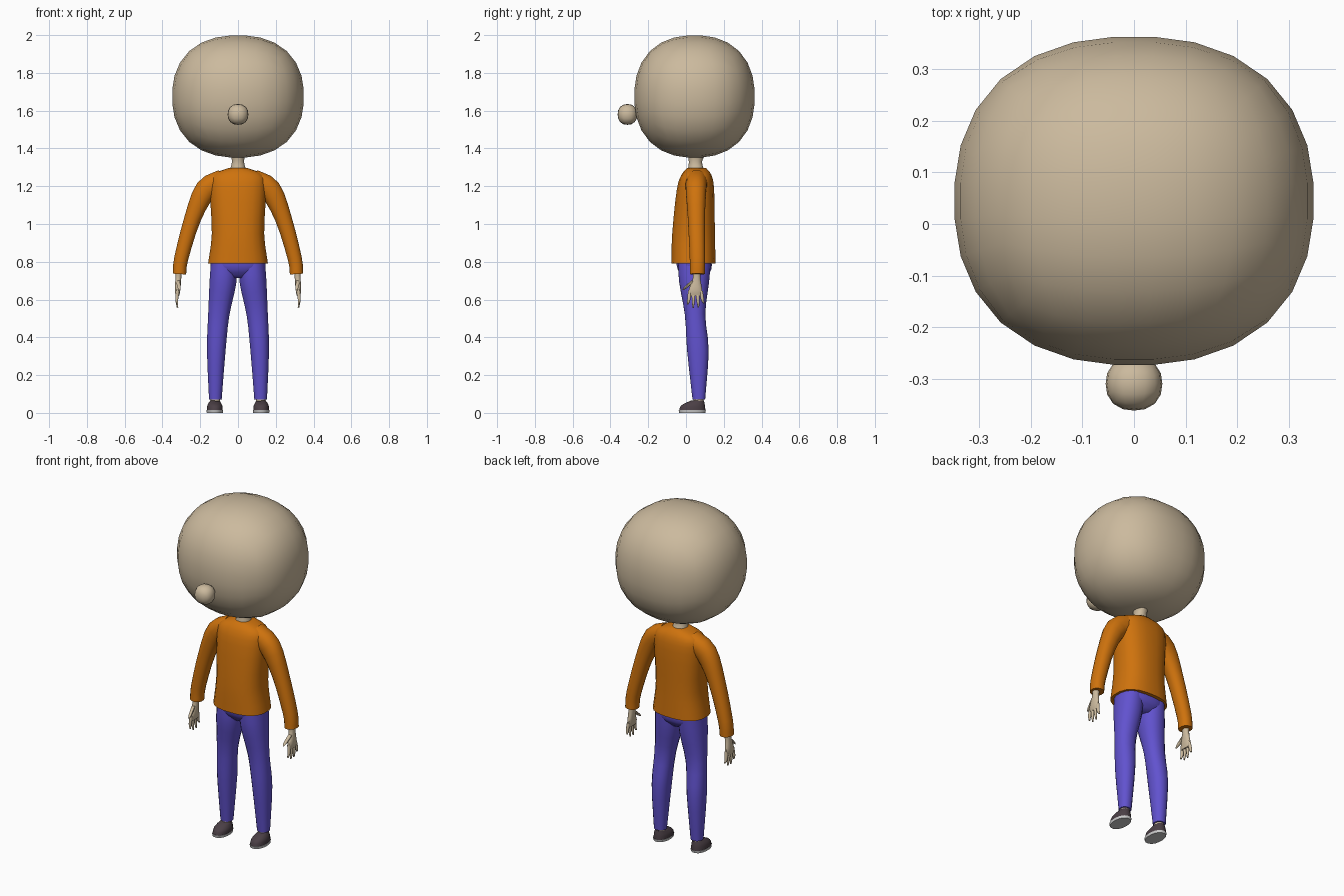
import bpy, bmesh, math
from mathutils import Vector

if "Cube" in bpy.data.objects:
    bpy.data.objects.remove(bpy.data.objects["Cube"])


def material(name, red, green, blue):
    mat = bpy.data.materials.new(name)
    mat.use_nodes = True
    colour = (red, green, blue, 1)
    mat.diffuse_color = colour
    mat.node_tree.nodes["Principled BSDF"].inputs["Base Color"].default_value = colour
    return mat


skin = material("skin", .6, .49, .34)
orange = material("orange_cloth", .62, .17, .004)
purple = material("purple_cloth", .12, .085, .62)
dark = material("dark_shoe", .07, .05, .06)
pale = material("pale_sole", .6, .6, .6)


def finish(bm, name, mat, angle=50):
    """Turn the bmesh into a smooth shaded object with one material."""
    bmesh.ops.recalc_face_normals(bm, faces=bm.faces)
    mesh = bpy.data.meshes.new(name)
    bm.to_mesh(mesh)
    bm.free()
    mesh.materials.append(mat)
    part = bpy.data.objects.new(name, mesh)
    bpy.context.collection.objects.link(part)
    bpy.ops.object.select_all(action='DESELECT')
    part.select_set(True)
    bpy.context.view_layer.objects.active = part
    bpy.ops.object.shade_smooth_by_angle(angle=math.radians(angle))


def signed_power(value, exponent):
    return math.copysign(abs(value) ** exponent, value)


def resample(knots, steps):
    """Smooth curve through the knots, interpolating position and size together."""
    knots = [Vector(knot) for knot in knots]
    padded = [knots[0] * 2 - knots[1], *knots, knots[-1] * 2 - knots[-2]]
    curve = []
    for before, start, end, after in zip(padded, padded[1:], padded[2:], padded[3:]):
        leave, arrive = (end - before) / 2, (after - start) / 2
        for step in range(steps):
            t = step / steps
            ease = t * t * (3 - 2 * t)
            curve.append(start.lerp(end, ease)
                         + leave * t * (1 - t) ** 2 - arrive * t * t * (1 - t))
    return curve + [knots[-1]]


def limb(name, mat, knots, sides=16, power=2.2, mirror=1, steps=3):
    """Loft through knots of x, y, z, half width and half depth, tilted along the path."""
    bm = bmesh.new()
    rings = resample(knots, steps)
    loops = []
    for index, (x, y, z, width, depth) in enumerate(rings):
        below = rings[max(index - 1, 0)]
        above = rings[min(index + 1, len(rings) - 1)]
        across = Vector((above.z - below.z, 0, below.x - above.x)).normalized()
        loop = []
        for corner in range(sides):
            turn = math.tau * (corner + .5) / sides
            point = Vector((x, y, z)) + across * width * signed_power(math.cos(turn), 2 / power)
            point.y += depth * signed_power(math.sin(turn), 2 / power)
            point.x *= mirror
            loop.append(bm.verts.new(point))
        loops.append(loop)
    for low, high in zip(loops, loops[1:]):
        for k in range(sides):
            bm.faces.new((low[k - 1], low[k], high[k], high[k - 1]))
    bm.faces.new(loops[0])
    bm.faces.new(loops[-1])
    finish(bm, name, mat)


def rounded_box(name, mat, centre, half, cuts):
    """Subdivided cube pushed out to a soft, squarish ball."""
    bm = bmesh.new()
    bmesh.ops.create_cube(bm, size=2)
    bmesh.ops.subdivide_edges(bm, edges=bm.edges[:], cuts=cuts, use_grid_fill=True)
    power = 2.3
    for vert in bm.verts:
        ray = Vector([math.tan(value * math.pi / 4) for value in vert.co])
        ray /= sum(abs(value) ** power for value in ray) ** (1 / power)
        vert.co = Vector(centre) + Vector([size * value for size, value in zip(half, ray)])
    finish(bm, name, mat, angle=80)


# Head, nose and neck
rounded_box("head", skin, (0, .045, 1.675), (.35, .32, .325), cuts=6)
rounded_box("nose", skin, (0, -.31, 1.58), (.055, .052, .055), cuts=3)
limb("neck", skin, [(0, .055, 1.27, .05, .05), (0, .05, 1.33, .033, .036),
                    (0, .06, 1.39, .045, .06)], sides=12)

# Sweater body, from hem to collar
limb("sweater_body", orange, [
    (0, .04, .79, .16, .118), (0, .04, .95, .14, .114), (0, .05, 1.18, .15, .1),
    (0, .055, 1.26, .135, .08), (0, .057, 1.296, .052, .05)], sides=20, power=2.5)

# Trouser hips
limb("trouser_hips", purple, [(0, .045, .715, .05, .055), (0, .045, .76, .14, .09),
                              (0, .04, .83, .142, .095)], sides=20, power=2.5)

for label, mirror in (("left", 1), ("right", -1)):
    # Sleeve, from shoulder to cuff
    limb(label + "_sleeve", orange, [
        (.08, .057, 1.23, .06, .058), (.17, .053, 1.18, .06, .055),
        (.24, .055, 1.03, .045, .046), (.3, .06, .82, .038, .041),
        (.31, .06, .735, .036, .04)], mirror=mirror)

    # Palm and thumb
    limb(label + "_palm", skin, [
        (.315, .056, .76, .018, .022), (.316, .056, .71, .016, .021),
        (.32, .05, .65, .015, .037), (.32, .05, .62, .01, .035)],
        sides=12, mirror=mirror)
    limb(label + "_thumb", skin, [
        (.318, .04, .7, .011, .014), (.312, 0, .665, .009, .01),
        (.31, -.017, .65, .004, .004)], sides=8, mirror=mirror)

    # Fingers fan out, with the middle ones longest
    for number, finger in enumerate(("index", "middle", "ring", "little")):
        root = .02 + .02 * number
        end = .01 + .028 * number
        tip = .555 + .01 * (number - 1.4) ** 2
        limb(f"{label}_{finger}_finger", skin, [
            (.32, root, .645, .009, .01), (.324, (root + end) / 2, .6, .008, .009),
            (.32, end, tip, .004, .004)], sides=8, mirror=mirror)

    # Trouser leg, from waist to cuff, and ankle
    limb(label + "_trouser_leg", purple, [
        (.074, .045, .8, .07, .088), (.08, .043, .69, .072, .08),
        (.102, .048, .52, .057, .055), (.115, .063, .33, .05, .058),
        (.12, .068, .07, .034, .034)], mirror=mirror)
    limb(label + "_ankle", skin, [(.12, .066, .04, .026, .027), (.12, .066, .09, .026, .027)],
         sides=12, mirror=mirror, steps=1)

    # Shoe
    limb(label + "_shoe_sole", pale, [(.123, .033, 0, .043, .07), (.123, .033, .014, .045, .073)],
         mirror=mirror, steps=1)
    limb(label + "_shoe_upper", dark, [
        (.123, .033, .013, .043, .071), (.122, .038, .04, .04, .063),
        (.12, .06, .064, .026, .036)], mirror=mirror)
